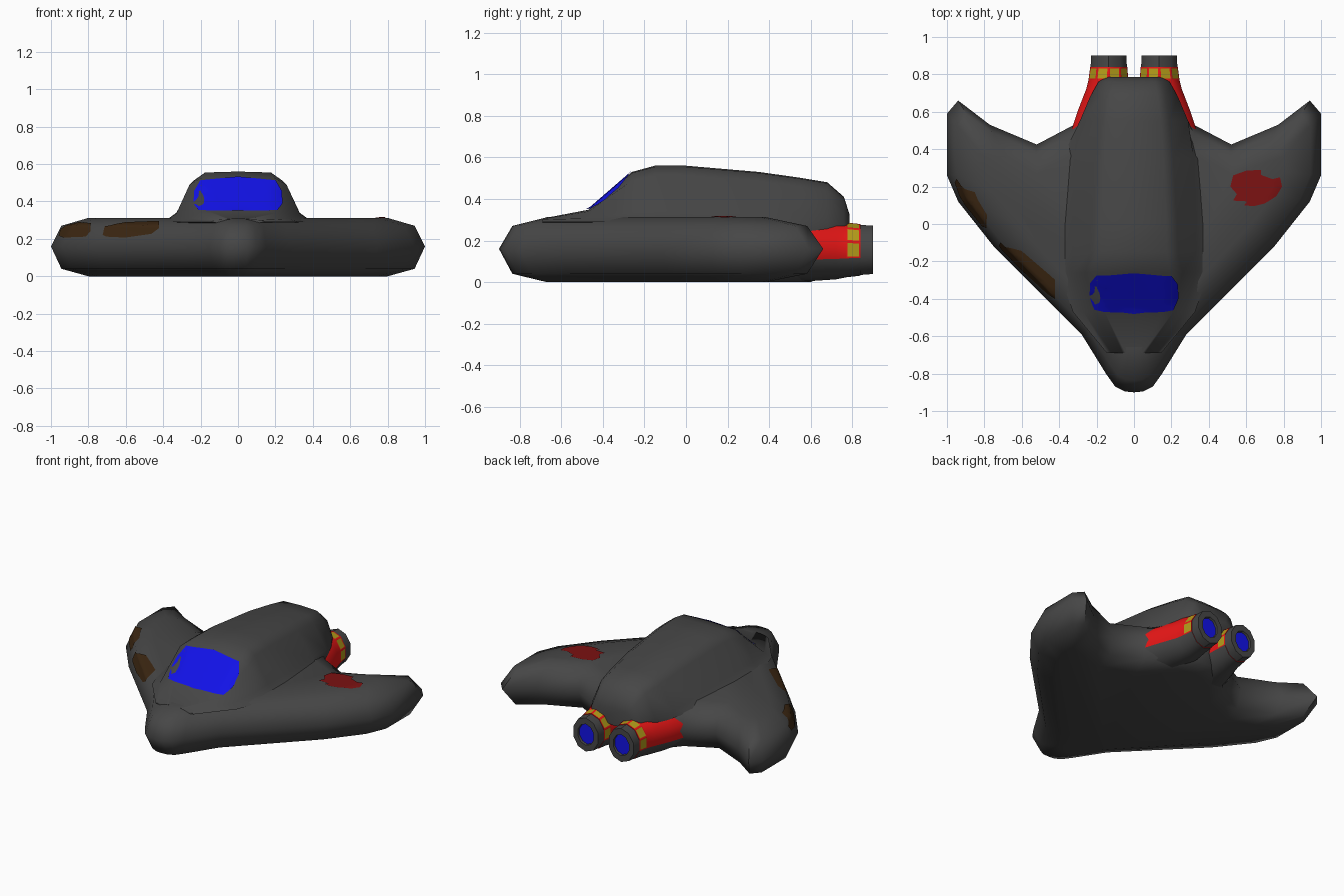
import bpy, bmesh, math
from mathutils import Vector
from mathutils.bvhtree import BVHTree

if "Cube" in bpy.data.objects:
    bpy.data.objects.remove(bpy.data.objects["Cube"])


def mat(name, col):
    m = bpy.data.materials.new(name)
    m.diffuse_color = (*col, 1)
    m.use_nodes = True
    m.node_tree.nodes["Principled BSDF"].inputs["Base Color"].default_value = m.diffuse_color
    return m


GREY = mat("hull grey", (0.062, 0.062, 0.062))
BLUE = mat("glass blue", (0.006, 0.006, 0.8))
RED = mat("engine red", (0.8, 0.008, 0.008))
YELLOW = mat("stripe yellow", (0.45, 0.33, 0.01))
DARK_RED = mat("patch dark red", (0.2, 0.006, 0.006))
BROWN = mat("scorch brown", (0.045, 0.02, 0.006))


def finish(name, bm, mats, angle=75):
    me = bpy.data.meshes.new(name)
    bm.to_mesh(me)
    bm.free()
    ob = bpy.data.objects.new(name, me)
    bpy.context.collection.objects.link(ob)
    for m in mats:
        me.materials.append(m)
    bpy.ops.object.select_all(action='DESELECT')
    ob.select_set(True)
    bpy.context.view_layer.objects.active = ob
    bpy.ops.object.shade_smooth_by_angle(angle=math.radians(angle))
    return ob


def loft(rings):
    """Skin between equal closed loops and cap both ends."""
    bm = bmesh.new()
    loops = [[bm.verts.new(p) for p in r] for r in rings]
    n = len(loops[0])
    for a, b in zip(loops, loops[1:]):
        for i in range(n):
            j = (i + 1) % n
            bm.faces.new((a[i], a[j], b[j], b[i]))
    bm.faces.new(loops[0])
    bm.faces.new(loops[-1])
    bmesh.ops.recalc_face_normals(bm, faces=bm.faces)
    return bm


def mirrored(half):
    return half + [(-p[0], *p[1:]) for p in reversed(half) if p[0] != 0]


# Wing slab: outer edge line and inner flat line, nose to tail
outer = [(0, -.9), (.05, -.895), (.1, -.87), (.15, -.80), (.28, -.59), (.75, -.12),
         (.94, .12), (1, .26), (1, .59), (.94, .66), (.77, .53), (.52, .425),
         (.33, .525), (.17, .70), (0, .72)]
inner = [(0, -.67), (.03, -.67), (.055, -.65), (.09, -.60), (.17, -.49), (.62, -.01),
         (.75, .16), (.80, .28), (.80, .36), (.77, .385), (.69, .36), (.52, .27),
         (.30, .38), (.13, .58), (0, .60)]
rings = []
for t, z in ((1, 0), (.28, .04), (0, .16), (.28, .27), (1, .312)):
    rings.append(mirrored([(a[0] + (b[0] - a[0]) * t, a[1] + (b[1] - a[1]) * t, z)
                           for a, b in zip(outer, inner)]))
hull = finish("wing_hull", loft(rings), [GREY])

# Raised cabin: y, top height, shoulder half width, foot half width, base height
rings = []
for y, h, w, f, base in ((-.69, .306, .06, .12, .30), (-.47, .348, .21, .27, .30),
                         (-.26, .53, .26, .33, .30), (-.15, .56, .235, .33, .30),
                         (0, .56, .23, .33, .30), (.35, .53, .21, .32, .29),
                         (.55, .502, .19, .29, .26), (.68, .48, .17, .235, .25),
                         (.76, .41, .15, .19, .26), (.787, .325, .12, .15, .24)):
    d = h - base
    rings.append(mirrored([(0, y, h), (w * .75, y, base + d * .98), (w, y, base + d * .82),
                           (f, y, base + d * .15), (f + .07 * min(1, f * 3) * (y < .5), y, base - .01),
                           (0, y, base - .03)]))
cabin = finish("cabin", loft(rings), [GREY])


# Engines: red housing with yellow panels, grey nozzle, blue glow
def oval(cx, y, rx, rz, n=10):
    return [(cx + rx * math.cos(math.tau * (i + .5) / n), y,
             .155 + rz * math.sin(math.tau * (i + .5) / n)) for i in range(n)]


for side, s in (("right", 1), ("left", -1)):
    bm = loft([oval(s * .17, .48, .18, .15), oval(s * .155, .60, .155, .15),
               oval(s * .14, .72, .122, .142), oval(s * .137, .77, .112, .132),
               oval(s * .135, .84, .104, .124)])
    bm.faces.ensure_lookup_table()
    panels = []
    for f in bm.faces:
        c = f.calc_center_median()
        f.material_index = 1 if c.z > .15 else 0
        if .78 < c.y < .83 and c.z > .15 and len(f.verts) == 4:
            panels.append(f)
    bmesh.ops.inset_individual(bm, faces=panels, thickness=.011)
    for f in panels:
        f.material_index = 2
    finish(side + "_engine_housing", bm, [GREY, RED, YELLOW], 50)

    bm = loft([oval(s * .135, .82, .103, .122), oval(s * .135, .90, .099, .116),
               oval(s * .135, .90, .062, .073), oval(s * .135, .885, .06, .07)])
    for f in bm.faces:
        if len(f.verts) > 4 and f.calc_center_median().y > .87:
            f.material_index = 1
    finish(side + "_nozzle", bm, [GREY, BLUE], 40)


# Painted plates projected on to a surface
def plate(name, target, poly, to_ray, direction, material, steps=6, sub=4):
    me = target.data
    tree = BVHTree.FromPolygons([v.co.copy() for v in me.vertices],
                                [list(p.vertices) for p in me.polygons])
    pts = [Vector(a).lerp(Vector(b), k / sub)
           for a, b in zip(poly, poly[1:] + poly[:1]) for k in range(sub)]
    lo = Vector((min(p.x for p in pts), min(p.y for p in pts)))
    hi = Vector((max(p.x for p in pts), max(p.y for p in pts)))
    mid = (lo + hi) / 2
    bm = bmesh.new()

    def drop(p):
        start = Vector(to_ray(p))
        co, no, _, _ = tree.ray_cast(start, Vector(direction))
        if co is None:
            co, no, _, _ = tree.find_nearest(start + Vector(direction) * 2)
        if no.dot(Vector(direction)) > 0:
            no = -no
        return bm.verts.new(co + no * .005)

    centre = drop(mid)
    loops = [[drop(mid.lerp(p, (k + 1) / steps)) for p in pts] for k in range(steps)]
    n = len(pts)
    for i in range(n):
        j = (i + 1) % n
        bm.faces.new((centre, loops[0][i], loops[0][j]))
        for a, b in zip(loops, loops[1:]):
            bm.faces.new((a[i], b[i], b[j], a[j]))
    bm.normal_update()
    flip = [f for f in bm.faces if f.normal.dot(Vector(direction)) > 0]
    bmesh.ops.reverse_faces(bm, faces=flip)
    finish(name, bm, [material])


def front(p):
    return (p.x, -2, p.y)


def above(p):
    return (p.x, p.y, 2)


plate("windscreen", cabin,
      [(-.21, .35), (0, .346), (.21, .35), (.235, .39), (.235, .45), (.20, .51),
       (0, .53), (-.20, .51), (-.235, .45), (-.235, .39)], front, (0, 1, 0), BLUE)
plate("wing_scorch_outer", hull,
      [(-.955, .215), (-.945, .25), (-.92, .268), (-.85, .285), (-.785, .28), (-.785, .24),
       (-.81, .21), (-.93, .205)], front, (0, 1, 0), BROWN)
plate("wing_scorch_inner", hull,
      [(-.72, .22), (-.71, .265), (-.60, .285), (-.42, .292), (-.42, .255), (-.46, .225),
       (-.60, .205), (-.70, .21)], front, (0, 1, 0), BROWN)
plate("wing_patch", hull,
      [(.515, .20), (.53, .26), (.60, .285), (.68, .29), (.68, .262), (.74, .24), (.78, .25),
       (.79, .20), (.76, .15), (.70, .11), (.64, .095), (.59, .10), (.625, .12), (.53, .125),
       (.55, .16)], above, (0, 0, -1), DARK_RED)
